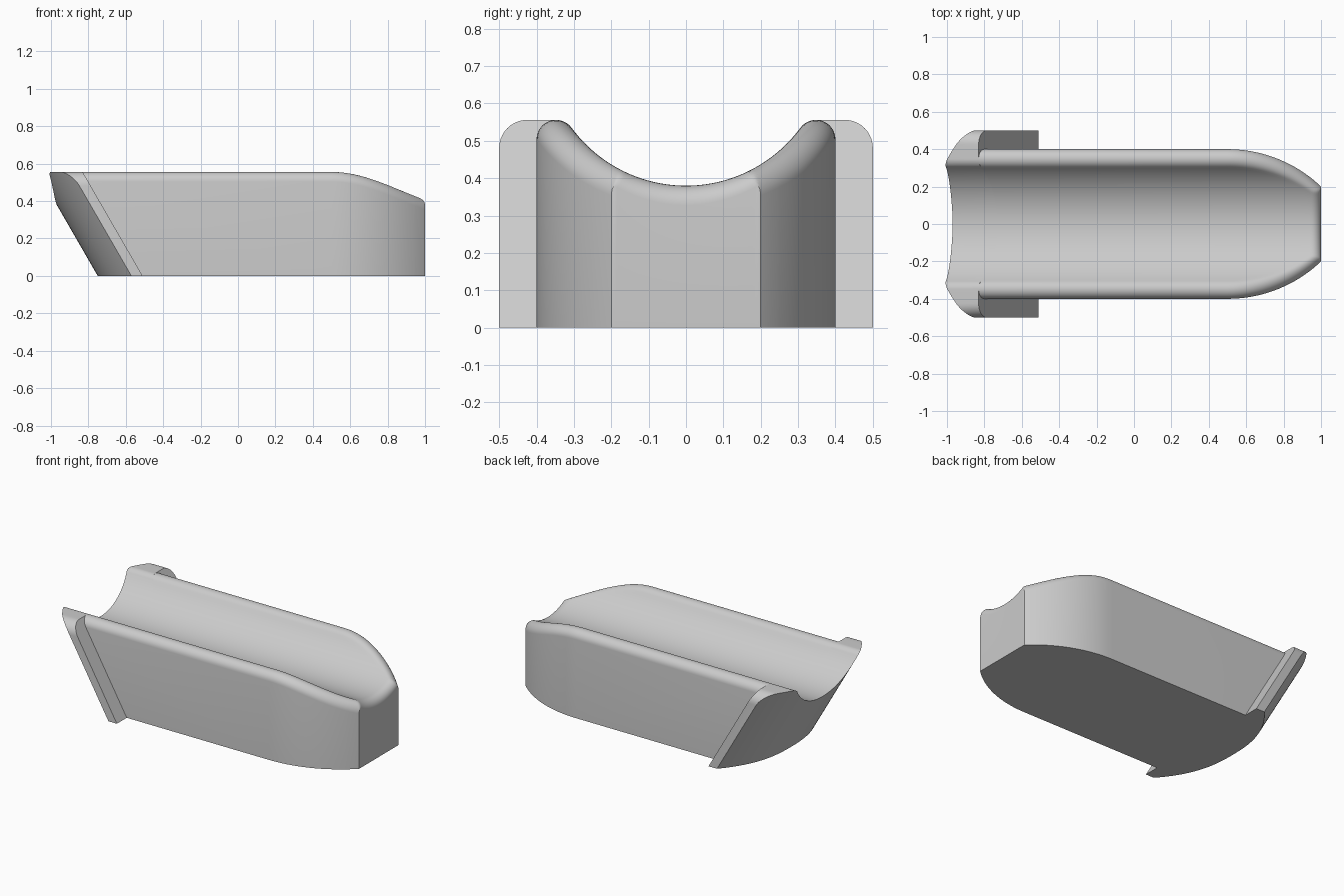
import bpy, bmesh
from math import sin, cos, pi, atan2, sqrt

R = 0.38            # radius of the trough
CZ = 0.76           # height of the trough axis
r = 0.052           # rim rounding
SLANT = 0.577       # backward lean of the flange

old = bpy.data.objects.get("Cube")
if old:
    bpy.data.objects.remove(old, do_unlink=True)

grey = bpy.data.materials.new("light_grey")
grey.use_nodes = True
COLOR = (0.6, 0.6, 0.6, 1)
grey.diffuse_color = COLOR
grey.node_tree.nodes["Principled BSDF"].inputs["Base Color"].default_value = COLOR


def half_profile(w, start=0.0):
    """Rounded rim then trough, from the side (y = w) to the centre."""
    dy = w - r
    dz = sqrt((R + r) ** 2 - dy ** 2)
    end = atan2(dz, -dy)
    pts = []
    for i in range(13):
        a = start + (end - start) * i / 12
        pts.append((dy + r * cos(a), CZ - dz + r * sin(a)))
    t = atan2(dy, dz)
    for i in range(1, 21):
        a = t * (1 - i / 20)
        pts.append((R * sin(a), CZ - R * cos(a)))
    return pts


def both_sides(pts):
    return pts + [(-y, z) for y, z in reversed(pts[:-1])]


def solid(name, stations):
    """Skin a row of stations, each a list of (top point, bottom point)."""
    bm = bmesh.new()
    rows = [[(bm.verts.new(t), bm.verts.new(b)) for t, b in s] for s in stations]
    n = len(rows[0])
    for p, q in zip(rows, rows[1:]):
        for k in (0, 1):
            for j in range(n - 1):
                bm.faces.new((p[j][k], p[j + 1][k], q[j + 1][k], q[j][k]))
        for j in (0, n - 1):
            bm.faces.new((p[j][0], q[j][0], q[j][1], p[j][1]))
    for row in (rows[0], rows[-1]):
        for j in range(n - 1):
            bm.faces.new((row[j][0], row[j + 1][0], row[j + 1][1], row[j][1]))
    bmesh.ops.recalc_face_normals(bm, faces=bm.faces)
    mesh = bpy.data.meshes.new(name)
    bm.to_mesh(mesh)
    bm.free()
    mesh.materials.append(grey)
    ob = bpy.data.objects.new(name, mesh)
    bpy.context.collection.objects.link(ob)
    bpy.ops.object.select_all(action='DESELECT')
    ob.select_set(True)
    bpy.context.view_layer.objects.active = ob
    bpy.ops.object.shade_smooth_by_angle(angle=pi / 6)
    return ob


def leaning(pts, base):
    """Station on a leaning surface; base gives x at floor level."""
    return [((base(y) - SLANT * z, y, z), (base(y), y, 0)) for y, z in pts]


def front_plane(y):
    return -0.51


def curved_end(y):
    return -0.75 + 0.18 * (abs(y) / 0.5) ** 2.5


# trough body with tapering nose and rounded nose lip
NOSE = 0.725
xs = [0.5 + 0.44 * i / 16 for i in range(17)]
xs += [1 - r * (1 - sin(i * pi / 16)) for i in range(9)]
stations = [leaning(both_sides(half_profile(0.4)), front_plane)]
for x in xs:
    w = 0.4 - NOSE + sqrt(NOSE ** 2 - (x - 0.5) ** 2)
    d = min(r, 1 - x)
    drop = r - sqrt(max(0, r * r - (r - d) ** 2))
    row = []
    for y, z in both_sides(half_profile(w)):
        if drop > 0:
            z = min(z, CZ - sqrt(R * R - y * y) - drop)
        row.append(((x, y, z), (x, y, 0)))
    stations.append(row)
solid("trough_body", stations)

# leaning end flange with rounded upper corners and a bowed outer face
inner = half_profile(0.4, pi / 2)
top = inner[0][1]
c = 0.075
corner = [(0.5 - c + c * cos(i * pi / 20), top - c + c * sin(i * pi / 20)) for i in range(11)]
flat = [(0.5 - c + (inner[0][0] - 0.5 + c) * i / 4, top) for i in range(1, 4)]
outline = both_sides(corner + flat + inner)
solid("end_flange", [leaning(outline, curved_end), leaning(outline, front_plane)])
